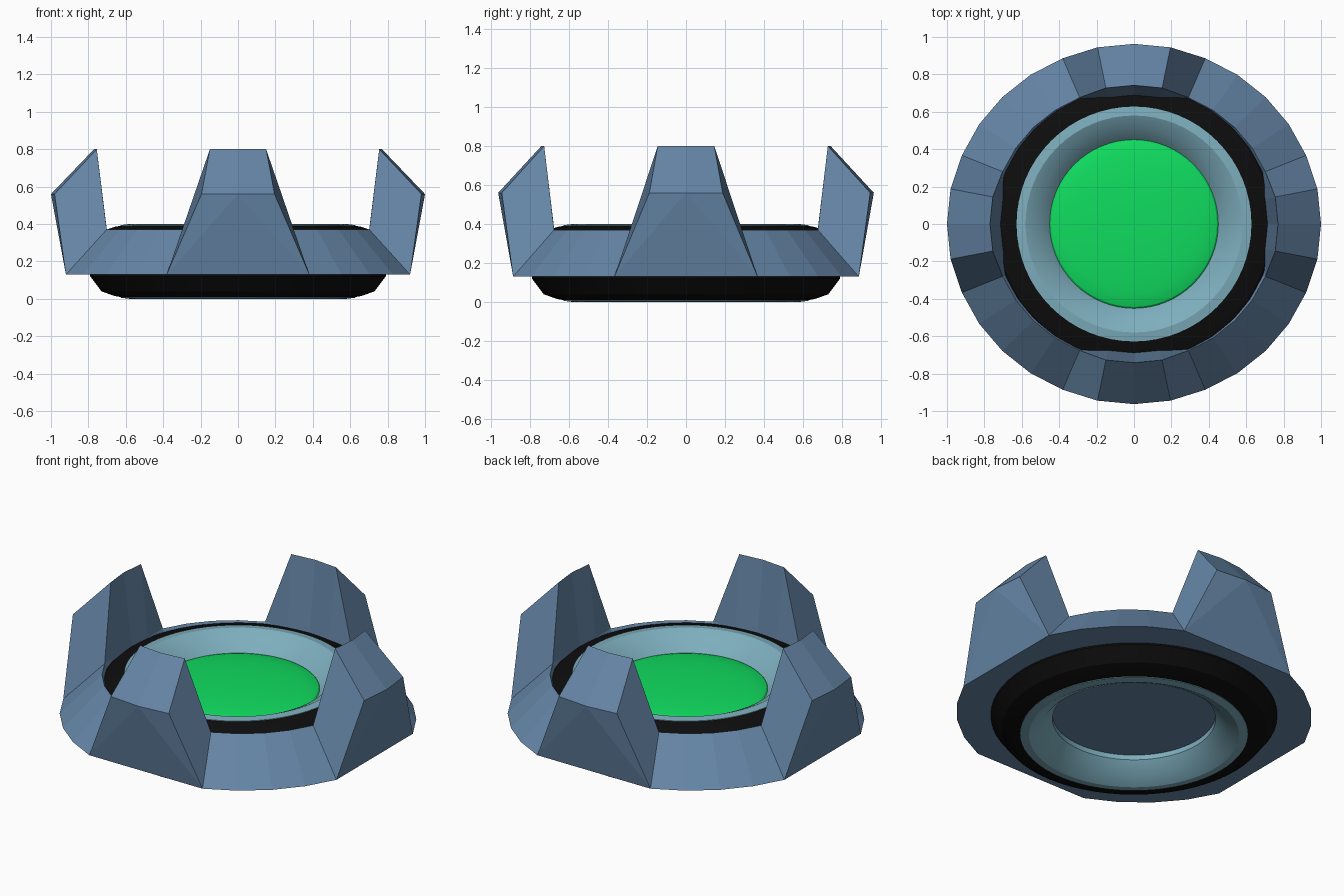
import bpy, bmesh, math

if "Cube" in bpy.data.objects:
    bpy.data.objects.remove(bpy.data.objects["Cube"])

SY = 0.963  # the shell is slightly shorter front to back


def material(name, rgb):
    m = bpy.data.materials.new(name)
    m.diffuse_color = (*rgb, 1)
    m.use_nodes = True
    m.node_tree.nodes["Principled BSDF"].inputs["Base Color"].default_value = m.diffuse_color
    return m


BLUE = material("steel blue", (0.13, 0.235, 0.38))
TEAL = material("pale teal", (0.205, 0.42, 0.51))
GREEN = material("bright green", (0.005, 0.72, 0.115))
BLACK = material("black", (0.004, 0.004, 0.004))


def finish(bm, name, mat, smooth):
    bmesh.ops.recalc_face_normals(bm, faces=bm.faces)
    me = bpy.data.meshes.new(name)
    bm.to_mesh(me)
    bm.free()
    me.materials.append(mat)
    ob = bpy.data.objects.new(name, me)
    bpy.context.collection.objects.link(ob)
    if smooth:
        bpy.ops.object.select_all(action='DESELECT')
        bpy.context.view_layer.objects.active = ob
        ob.select_set(True)
        bpy.ops.object.shade_smooth_by_angle(angle=math.radians(25))
    return ob


def lathe(name, profile, mat, n=64, closed=True):
    """Spin an (r, z) profile round the z axis."""
    bm = bmesh.new()
    vs = [bm.verts.new((r, 0, z)) for r, z in profile]
    pairs = list(zip(vs, vs[1:] + vs[:1])) if closed else list(zip(vs, vs[1:]))
    es = [bm.edges.new(p) for p in pairs]
    bmesh.ops.spin(bm, geom=vs + es, cent=(0, 0, 0), axis=(0, 0, 1),
                   angle=2 * math.pi, steps=n, use_merge=True)
    bmesh.ops.remove_doubles(bm, verts=bm.verts, dist=1e-4)
    return finish(bm, name, mat, True)


# Shell: 32-sided sloping ring with four upright prongs
bm = bmesh.new()
cache = {}


def P(k, r, z):
    k %= 32
    if (k, r, z) not in cache:
        a = k * math.pi / 16
        cache[k, r, z] = bm.verts.new((r * math.cos(a), r * math.sin(a) * SY, z))
    return cache[k, r, z]


def base(k): return P(k, 0.996, 0.13)
def shoulder(k): return P(k, 1.0, 0.56)
def tip(k): return P(k, 0.77, 0.8)
def rim(k): return P(k, 0.76 if 2 <= k % 8 <= 6 else 0.715, 0.37)
def floor(k): return P(k, 0.70, 0.27)


for c in (0, 8, 16, 24):
    # sloping ring between two prongs
    for k in range(c + 2, c + 6):
        bm.faces.new((base(k), base(k + 1), rim(k + 1), rim(k)))
    # prong outer face, with a straight bottom edge
    bm.faces.new((base(c - 2), base(c + 2), shoulder(c)))
    bm.faces.new((base(c - 2), shoulder(c), shoulder(c - 1)))
    bm.faces.new((base(c + 2), shoulder(c + 1), shoulder(c)))
    # prong top slope and inner wall
    for k in (c - 1, c):
        bm.faces.new((shoulder(k), shoulder(k + 1), tip(k + 1), tip(k)))
        bm.faces.new((tip(k), tip(k + 1), rim(k + 1), rim(k)))
    # prong sides
    for s in (-1, 1):
        bm.faces.new((base(c + 2 * s), shoulder(c + s), tip(c + s), rim(c + 2 * s)))
        bm.faces.new((tip(c + s), rim(c + s), rim(c + 2 * s)))
# inner wall, floor and underside
for k in range(32):
    bm.faces.new((rim(k), rim(k + 1), floor(k + 1), floor(k)))
bm.faces.new([floor(k) for k in range(32)])
bm.faces.new([base(k) for k in range(32) if 2 <= k % 8 <= 6])
finish(bm, "pronged_shell", BLUE, False)

# Black tyre, alike above and below
half = [(0.60, 0.005), (0.66, 0.015), (0.73, 0.04), (0.79, 0.12)]
lathe("tyre", half + [(r, 0.40 - z) for r, z in reversed(half)], BLACK)

# Teal rim ring, alike above and below
half = [(0.45, 0.10), (0.51, 0.035), (0.58, 0.0), (0.628, 0.006)]
lathe("rim_ring", half + [(r, 0.40 - z) for r, z in reversed(half)], TEAL)

# Green domed lens
dome = [(0.452 * math.sin(t * math.pi / 16), 0.30 + 0.045 * math.cos(t * math.pi / 16))
        for t in range(9)]
lathe("lens", dome, GREEN, closed=False)
